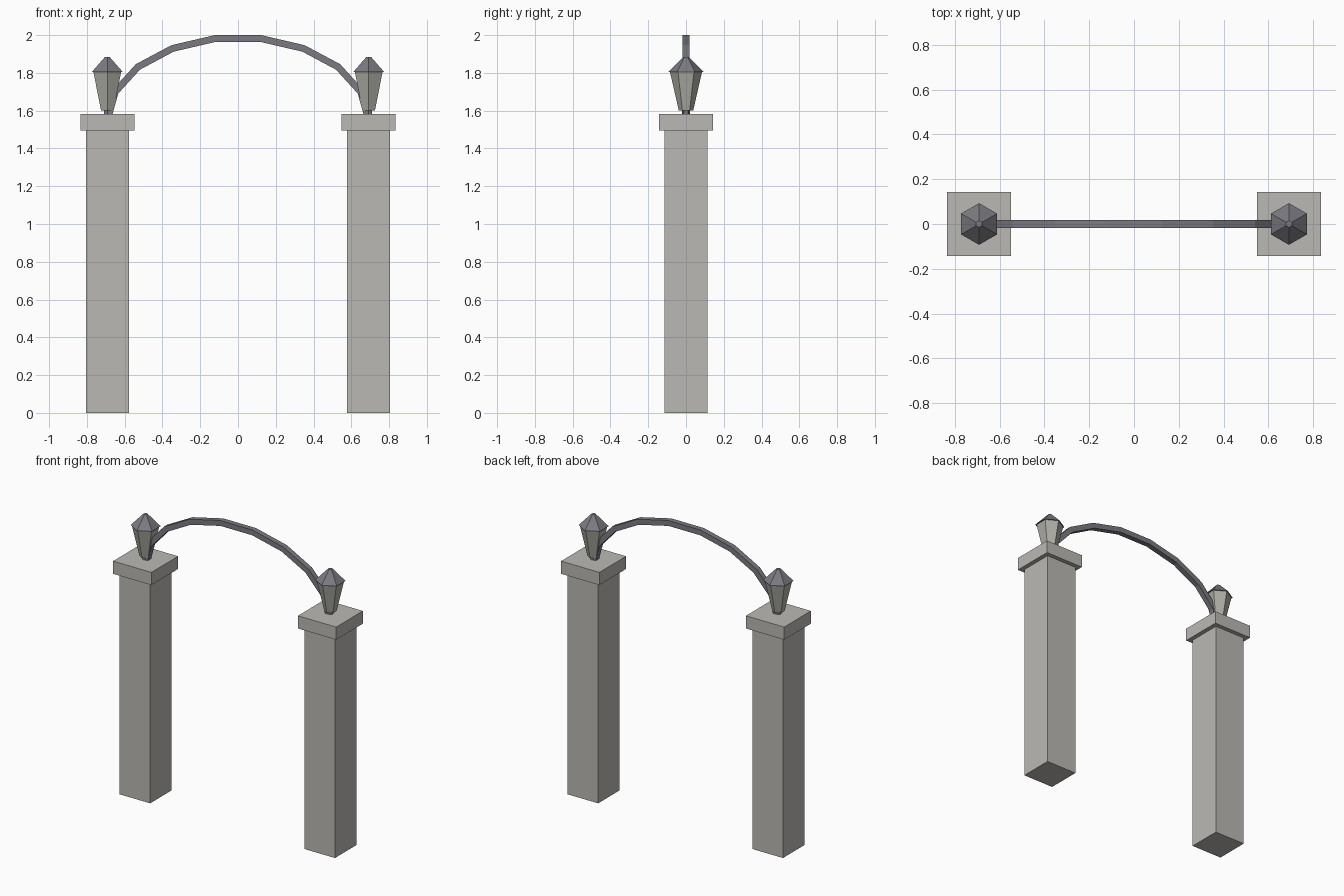
import bpy
import bmesh
from math import sin, cos, radians, pi
from mathutils import Vector

old = bpy.data.objects.get("Cube")
if old:
    bpy.data.objects.remove(old, do_unlink=True)


def material(name, rgb):
    mat = bpy.data.materials.new(name)
    mat.use_nodes = True
    mat.diffuse_color = (*rgb, 1)
    mat.node_tree.nodes["Principled BSDF"].inputs["Base Color"].default_value = (*rgb, 1)
    return mat


STONE = material("warm grey stone", (0.50, 0.485, 0.455))
GLASS = material("lantern glass", (0.43, 0.43, 0.385))
METAL = material("dark grey metal", (0.20, 0.195, 0.22))


def finish(name, bm, mat):
    bmesh.ops.recalc_face_normals(bm, faces=bm.faces)
    mesh = bpy.data.meshes.new(name)
    bm.to_mesh(mesh)
    bm.free()
    mesh.materials.append(mat)
    obj = bpy.data.objects.new(name, mesh)
    bpy.context.collection.objects.link(obj)


def loft(name, rings, mat):
    """Bridge matching rings of points and close both ends."""
    bm = bmesh.new()
    loops = [[bm.verts.new(p) for p in ring] for ring in rings]
    for a, b in zip(loops, loops[1:]):
        for i in range(len(a)):
            j = (i + 1) % len(a)
            bm.faces.new((a[i], a[j], b[j], b[i]))
    bm.faces.new(loops[0])
    bm.faces.new(loops[-1])
    finish(name, bm, mat)


def turned(name, x, profile, sides, mat, start):
    """Stack regular polygons given as (radius, height)."""
    rings = []
    for r, z in profile:
        angles = [start + 2 * pi * i / sides for i in range(sides)]
        rings.append([(x + r * cos(a), r * sin(a), z) for a in angles])
    loft(name, rings, mat)


def block(name, x, half, z0, z1, mat):
    turned(name, x, [(half * 2 ** 0.5, z0), (half * 2 ** 0.5, z1)], 4, mat, pi / 4)


# Pillars with lanterns, one on each side
SPAN = 0.692
for side, sign in (("right", -1), ("left", 1)):
    x = sign * SPAN
    block(side + "_pillar", x, 0.114, 0, 1.496, STONE)
    block(side + "_pillar_cap", x, 0.143, 1.496, 1.582, STONE)
    turned(side + "_lantern_neck", x, [(0.02, 1.575), (0.02, 1.605)], 6, METAL, pi / 2)
    turned(side + "_lantern_body", x, [(0.038, 1.6), (0.085, 1.806)], 6, GLASS, pi / 2)
    turned(side + "_lantern_roof", x, [(0.093, 1.806), (0.015, 1.884)], 6, METAL, pi / 2)

# Arched bar: square section swept along a half ellipse with mitred joints
BAR, RISE = 0.018, 0.44
BASE = 2 - BAR - RISE * sin(radians(80))
path = [Vector((SPAN * cos(radians(a)), 0, BASE + RISE * sin(radians(a))))
        for a in range(0, 181, 20)]
rings = []
for i, p in enumerate(path):
    before = (p - path[max(i - 1, 0)]).normalized()
    after = (path[min(i + 1, len(path) - 1)] - p).normalized()
    tangent = (before + after).normalized()
    normal = Vector((tangent.z, 0, -tangent.x))
    stretch = BAR / tangent.dot(after if after.length else before)
    rings.append([p + normal * stretch * u + Vector((0, BAR * v, 0))
                  for u, v in ((1, 1), (1, -1), (-1, -1), (-1, 1))])
loft("arched_bar", rings, METAL)
